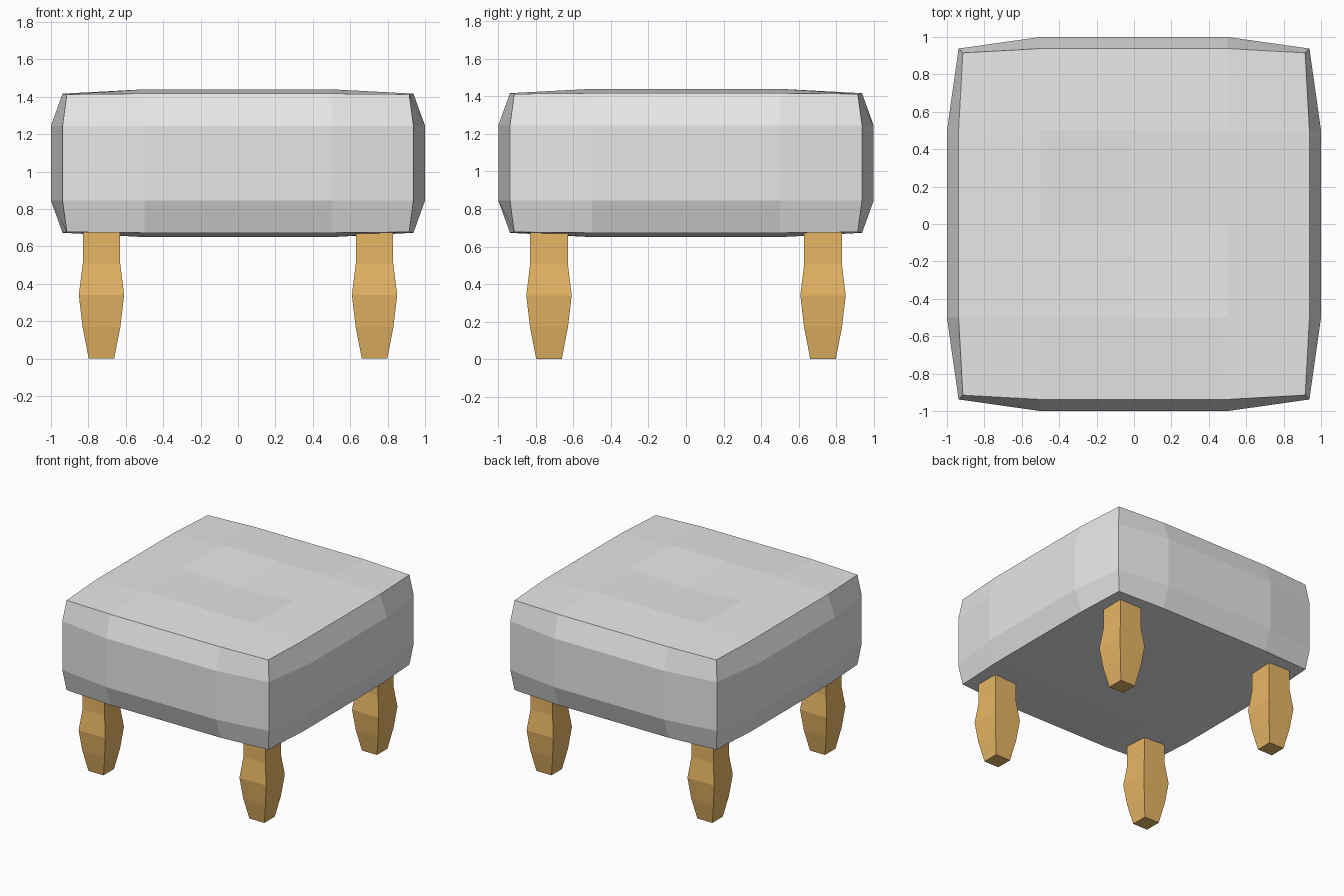
import bpy, bmesh

if "Cube" in bpy.data.objects:
    bpy.data.objects.remove(bpy.data.objects["Cube"])


def material(name, color):
    m = bpy.data.materials.new(name)
    m.diffuse_color = (*color, 1)
    m.use_nodes = True
    m.node_tree.nodes["Principled BSDF"].inputs["Base Color"].default_value = m.diffuse_color
    return m


def make_object(name, bm, mat):
    bmesh.ops.recalc_face_normals(bm, faces=bm.faces)
    me = bpy.data.meshes.new(name)
    bm.to_mesh(me)
    bm.free()
    me.materials.append(mat)
    ob = bpy.data.objects.new(name, me)
    bpy.context.collection.objects.link(ob)
    return ob


fabric = material("grey fabric", (0.8, 0.8, 0.8))
wood = material("light wood", (0.8, 0.47, 0.13))

# Cushion: a 4x4x4 box, pulled in along its edges and corners
bm = bmesh.new()
bmesh.ops.create_cube(bm, size=2)
bmesh.ops.subdivide_edges(bm, edges=bm.edges, cuts=3, use_grid_fill=True)
side = {1: 1.0, 2: 0.938, 3: 0.915}
height = {1: 0.395, 2: 0.372, 3: 0.368}
for v in bm.verts:
    p = v.co.copy()
    k = sum(abs(c) > 0.99 for c in p)
    for i in range(2):
        v.co[i] = p[i] * side[k] if abs(p[i]) > 0.99 else p[i]
    v.co.z = 1.045 + p.z * (height[k] if abs(p.z) > 0.99 else 0.4)
    # slight tufted dip in the middle of the top
    if p.z > 0.99 and abs(p.x) < 0.1 and abs(p.y) < 0.1:
        v.co.z -= 0.035
make_object("cushion", bm, fabric)

# Legs: square turned profile (height, half width)
profile = [(0, 0.068), (0.17, 0.101), (0.34, 0.121), (0.51, 0.1), (0.68, 0.1)]
corners = [(-1, -1), (1, -1), (1, 1), (-1, 1)]
for sx, sy in corners:
    bm = bmesh.new()
    rings = [[bm.verts.new((sx * 0.73 + cx * r, sy * 0.73 + cy * r, z))
              for cx, cy in corners] for z, r in profile]
    for a, b in zip(rings, rings[1:]):
        for i in range(4):
            j = (i + 1) % 4
            bm.faces.new((a[i], a[j], b[j], b[i]))
    bm.faces.new(rings[0][::-1])
    bm.faces.new(rings[-1])
    name = ("front" if sy < 0 else "back") + ("_left" if sx < 0 else "_right") + "_leg"
    make_object(name, bm, wood)
